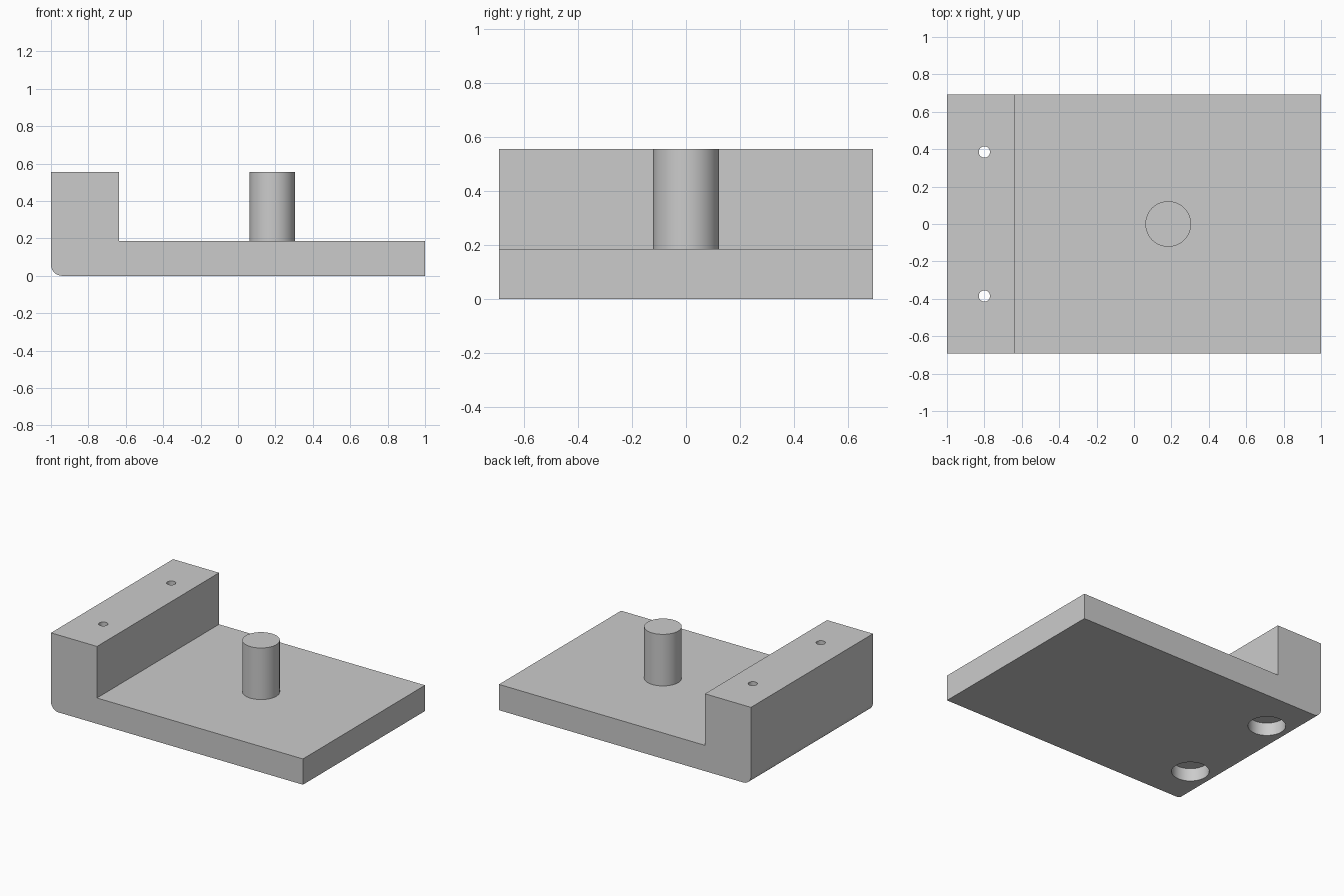
import bpy
import math

if "Cube" in bpy.data.objects:
    bpy.data.objects.remove(bpy.data.objects["Cube"], do_unlink=True)

HALF_X, HALF_Y = 1.0, 0.692
BASE_H, TOP_H = 0.185, 0.555
WALL_X = -0.635
FILLET = 0.06

grey = bpy.data.materials.new("light grey")
grey.use_nodes = True
colour = (0.6, 0.6, 0.6, 1)
grey.diffuse_color = colour
grey.node_tree.nodes["Principled BSDF"].inputs["Base Color"].default_value = colour


def cylinder(name, x, y, z0, z1, radius):
    bpy.ops.mesh.primitive_cylinder_add(
        vertices=64, radius=radius, depth=z1 - z0, location=(x, y, (z0 + z1) / 2))
    obj = bpy.context.object
    obj.name = name
    obj.data.materials.append(grey)
    return obj


def smooth(obj):
    bpy.ops.object.select_all(action="DESELECT")
    obj.select_set(True)
    bpy.context.view_layer.objects.active = obj
    bpy.ops.object.shade_smooth_by_angle(angle=math.radians(30))


# L-shaped bracket profile with a rounded lower corner, extruded along y
profile = [(HALF_X, 0), (HALF_X, BASE_H), (WALL_X, BASE_H),
           (WALL_X, TOP_H), (-HALF_X, TOP_H)]
for i in range(13):
    a = math.pi + i / 12 * math.pi / 2
    profile.append((-HALF_X + FILLET + FILLET * math.cos(a),
                    FILLET + FILLET * math.sin(a)))
n = len(profile)
verts = [(x, y, z) for y in (-HALF_Y, HALF_Y) for x, z in profile]
faces = [tuple(reversed(range(n))), tuple(range(n, 2 * n))]
faces += [(i, (i + 1) % n, (i + 1) % n + n, i + n) for i in range(n)]
mesh = bpy.data.meshes.new("bracket")
mesh.from_pydata(verts, [], [tuple(reversed(f)) for f in faces])
mesh.materials.append(grey)
bracket = bpy.data.objects.new("bracket", mesh)
bpy.context.collection.objects.link(bracket)

bpy.context.view_layer.objects.active = bracket
bpy.ops.object.mode_set(mode="EDIT")
bpy.ops.mesh.select_all(action="SELECT")
bpy.ops.mesh.normals_make_consistent(inside=False)
bpy.ops.object.mode_set(mode="OBJECT")

# Screw holes through the upright, with wide counterbores underneath
for y in (-0.385, 0.385):
    for z1, radius in ((0.092, 0.122), (TOP_H + 0.1, 0.03)):
        cutter = cylinder("hole_cutter", -0.8, y, -0.1, z1, radius)
        cutter.hide_render = True
        cut = bracket.modifiers.new("hole", "BOOLEAN")
        cut.operation = "DIFFERENCE"
        cut.solver = "EXACT"
        cut.object = cutter
        bpy.context.view_layer.objects.active = bracket
        bpy.ops.object.modifier_apply(modifier=cut.name)
        bpy.data.objects.remove(cutter, do_unlink=True)
smooth(bracket)

# Upright post on the base plate
smooth(cylinder("post", 0.183, 0, BASE_H - 0.02, TOP_H, 0.122))
